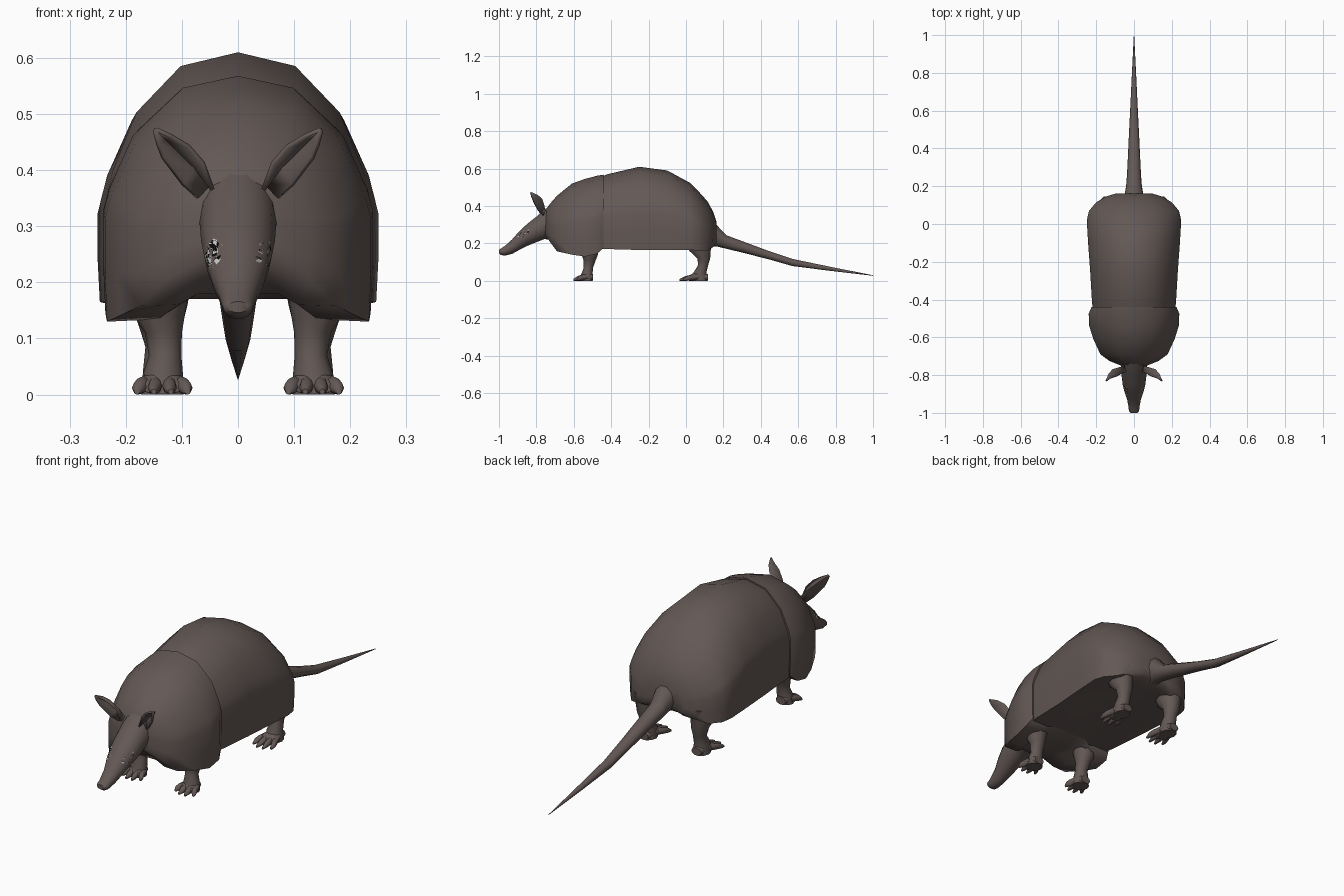
import bpy, bmesh, math
from mathutils import Vector
from mathutils.bvhtree import BVHTree

if "Cube" in bpy.data.objects:
    bpy.data.objects.remove(bpy.data.objects["Cube"])


def material(name, rgb):
    m = bpy.data.materials.new(name)
    m.diffuse_color = (*rgb, 1)
    m.use_nodes = True
    m.node_tree.nodes["Principled BSDF"].inputs["Base Color"].default_value = m.diffuse_color
    return m


BROWN = material("brown hide", (0.125, 0.098, 0.09))
BLACK = material("black eye", (0.003, 0.003, 0.003))
PALE = material("pale eye rim", (0.6, 0.6, 0.6))


def finish(name, bm, mat, mirror=False, angle=50, recalc=True):
    if recalc:
        bmesh.ops.recalc_face_normals(bm, faces=bm.faces)
    me = bpy.data.meshes.new(name)
    bm.to_mesh(me)
    me.materials.append(mat)
    ob = bpy.data.objects.new(name, me)
    bpy.context.collection.objects.link(ob)
    bpy.ops.object.select_all(action='DESELECT')
    ob.select_set(True)
    bpy.context.view_layer.objects.active = ob
    bpy.ops.object.shade_smooth_by_angle(angle=math.radians(angle))
    if mirror:
        ob.modifiers.new("mirror", 'MIRROR').use_mirror_merge = False
    return ob


def loft(rings, bm=None):
    """Skin a list of closed rings and cap both ends."""
    bm = bm or bmesh.new()
    vs = [[bm.verts.new(p) for p in r] for r in rings]
    n = len(vs[0])
    for a, b in zip(vs, vs[1:]):
        for i in range(n):
            bm.faces.new((a[i], a[(i + 1) % n], b[(i + 1) % n], b[i]))
    bm.faces.new(vs[0])
    bm.faces.new(vs[-1])
    return bm


def oval(c, ra, rb, flat=False, n=10):
    """Ring in the xz plane, or in the xy plane when flat."""
    pts = []
    for i in range(n):
        t = math.tau * i / n
        u, v = ra * math.cos(t), rb * math.sin(t)
        p = Vector(c) + (Vector((u, v, 0)) if flat else Vector((u, 0, v)))
        p.z = max(p.z, 0)
        pts.append(p)
    return pts


def arch(y, w, top, low, belly):
    """Domed shell section with straight sides and a raised belly."""
    half = [(0.44, 0.945), (0.78, 0.76), (0.96, 0.53), (1, 0.44), (1, 0.2), (0.985, 0)]
    pts = [(w * x, y, low + h * (top - low)) for x, h in half]
    pts += [(0.6 * w, y, low + 0.1 * (belly - low)), (0.4 * w, y, belly)]
    left = [(-x, y0, z) for x, y0, z in reversed(pts)]
    return [(0, y, top)] + pts + [(0, y, belly)] + left


# Main shell: y, half width, top, lower edge, belly
finish("body_shell", loft([arch(*s) for s in (
    (-0.62, 0.19, 0.49, 0.18, 0.18), (-0.42, 0.222, 0.57, 0.17, 0.18),
    (-0.25, 0.232, 0.61, 0.165, 0.18), (-0.10, 0.243, 0.59, 0.165, 0.18),
    (0.02, 0.25, 0.525, 0.165, 0.18), (0.07, 0.238, 0.475, 0.162, 0.18),
    (0.115, 0.20, 0.425, 0.162, 0.18), (0.145, 0.15, 0.37, 0.18, 0.19),
    (0.162, 0.095, 0.32, 0.205, 0.21))]), BROWN)

# Shoulder shield with lower side flaps
finish("shoulder_shell", loft([arch(*s) for s in (
    (-0.755, 0.055, 0.375, 0.25, 0.25), (-0.725, 0.13, 0.415, 0.205, 0.215),
    (-0.69, 0.178, 0.455, 0.158, 0.18), (-0.61, 0.215, 0.52, 0.14, 0.175),
    (-0.54, 0.237, 0.545, 0.13, 0.17), (-0.475, 0.24, 0.562, 0.145, 0.17),
    (-0.44, 0.225, 0.568, 0.178, 0.18))]), BROWN)

# Head and snout: y, half width, top, bottom
head_bm = loft([oval((0, y, (t + b) / 2), w, (t - b) / 2, n=14) for y, w, t, b in (
    (-0.70, 0.075, 0.42, 0.21), (-0.755, 0.068, 0.385, 0.222),
    (-0.80, 0.066, 0.345, 0.205), (-0.85, 0.06, 0.305, 0.185),
    (-0.89, 0.05, 0.268, 0.165), (-0.93, 0.036, 0.222, 0.143),
    (-0.97, 0.029, 0.186, 0.134), (-0.99, 0.027, 0.173, 0.138),
    (-1.0, 0.018, 0.166, 0.146))])
tree = BVHTree.FromBMesh(head_bm)
finish("head", head_bm, BROWN)


# Eyes: thin plates laid over the side of the head
def eye_plate(name, mat, size, lift):
    bm = bmesh.new()
    tilt, n, rows = math.radians(20), 20, []

    def place(r, t):
        u, v = 0.034 * size * r * math.cos(t), 0.026 * size * r * math.sin(t)
        y = -0.87 - u * math.cos(tilt) + v * math.sin(tilt) * 0.5
        z = 0.251 - u * math.sin(tilt) + v * math.cos(tilt)
        hit, normal, _, _ = tree.ray_cast(Vector((1, y, z)), Vector((-1, 0, 0)))
        return bm.verts.new(hit + normal * lift)

    centre = place(0, 0)
    for r in (0.35, 0.7, 1):
        rows.append([place(r, math.tau * i / n) for i in range(n)])
    for i in range(n):
        j = (i + 1) % n
        bm.faces.new((centre, rows[0][j], rows[0][i]))
        for a, b in zip(rows, rows[1:]):
            bm.faces.new((a[i], a[j], b[j], b[i]))
    bmesh.ops.recalc_face_normals(bm, faces=bm.faces)
    if sum(f.normal.x for f in bm.faces) < 0:
        bmesh.ops.reverse_faces(bm, faces=bm.faces)
    finish(name, bm, mat, mirror=True, recalc=False)


eye_plate("eye_rim", PALE, 1.0, 0.002)
eye_plate("eye", BLACK, 0.93, 0.004)

# Ears: cupped leaves opening forward (inner edge, hollow, outer edge)
bm = bmesh.new()
rows = [[bm.verts.new(p) for p in r] for r in (
    ((0.045, -0.785, 0.365), (0.05, -0.755, 0.372), (0.072, -0.765, 0.35)),
    ((0.062, -0.79, 0.412), (0.078, -0.762, 0.405), (0.098, -0.79, 0.375)),
    ((0.088, -0.805, 0.442), (0.112, -0.772, 0.437), (0.133, -0.815, 0.422)),
    ((0.118, -0.815, 0.46), (0.132, -0.795, 0.457), (0.142, -0.825, 0.446)),
    ((0.145, -0.831, 0.472), (0.147, -0.829, 0.472), (0.148, -0.832, 0.469)))]
for a, b in zip(rows, rows[1:]):
    for i in range(2):
        bm.faces.new((a[i], a[i + 1], b[i + 1], b[i]))
ear = finish("ear", bm, BROWN, mirror=True, angle=60)
solid = ear.modifiers.new("thickness", 'SOLIDIFY')
solid.thickness, solid.offset = 0.008, 0
ear.modifiers.move(1, 0)

# Tail: y, half width, top, bottom
finish("tail", loft([oval((0, y, (t + b) / 2), w, (t - b) / 2) for y, w, t, b in (
    (0.12, 0.06, 0.345, 0.18), (0.17, 0.047, 0.295, 0.18),
    (0.215, 0.04, 0.246, 0.17), (0.30, 0.035, 0.214, 0.15),
    (0.45, 0.028, 0.158, 0.112), (0.57, 0.022, 0.118, 0.078),
    (0.78, 0.012, 0.074, 0.052), (1.0, 0.001, 0.03, 0.027))]), BROWN)


# Legs: x, y, z, half width, half depth
def leg(name, rings):
    finish(name, loft([oval(r[:3], r[3], r[4], flat=True) for r in rings]),
           BROWN, mirror=True)


leg("front_leg", ((0.14, -0.515, 0.2, 0.055, 0.06), (0.14, -0.515, 0.14, 0.045, 0.046),
                  (0.133, -0.515, 0.11, 0.033, 0.034), (0.13, -0.522, 0.07, 0.029, 0.026),
                  (0.134, -0.53, 0.035, 0.036, 0.032), (0.135, -0.532, 0.0, 0.038, 0.034)))
leg("hind_leg", ((0.14, 0.07, 0.22, 0.06, 0.08), (0.14, 0.075, 0.16, 0.05, 0.06),
                 (0.138, 0.095, 0.12, 0.038, 0.036), (0.135, 0.092, 0.085, 0.03, 0.028),
                 (0.135, 0.075, 0.045, 0.034, 0.036), (0.135, 0.076, 0.0, 0.036, 0.042)))


# Feet: a low sole with four fanned toes
def foot(name, y_back, y_mid, y_tip):
    bm = loft([oval((0.135, y, z), w, h) for y, z, w, h in (
        (y_back, 0.018, 0.025, 0.018), ((y_back + y_mid) / 2, 0.024, 0.036, 0.028),
        (y_mid, 0.018, 0.042, 0.02), (y_mid - 0.015, 0.012, 0.036, 0.012))])
    for k in (-1.5, -0.5, 0.5, 1.5):
        tip = y_tip + 0.018 * (abs(k) > 1)
        loft([oval((0.135 + k * s, y, z), w, h, n=8) for s, y, z, w, h in (
            (0.018, y_mid + 0.03, 0.022, 0.011, 0.014),
            (0.024, y_mid - 0.006, 0.017, 0.013, 0.015),
            (0.028, (y_mid + tip) / 2 - 0.004, 0.012, 0.012, 0.012),
            (0.03, tip, 0.005, 0.005, 0.005))], bm)
    finish(name, bm, BROWN, mirror=True)


foot("front_foot", -0.497, -0.555, -0.602)
foot("hind_foot", 0.118, 0.03, -0.035)
